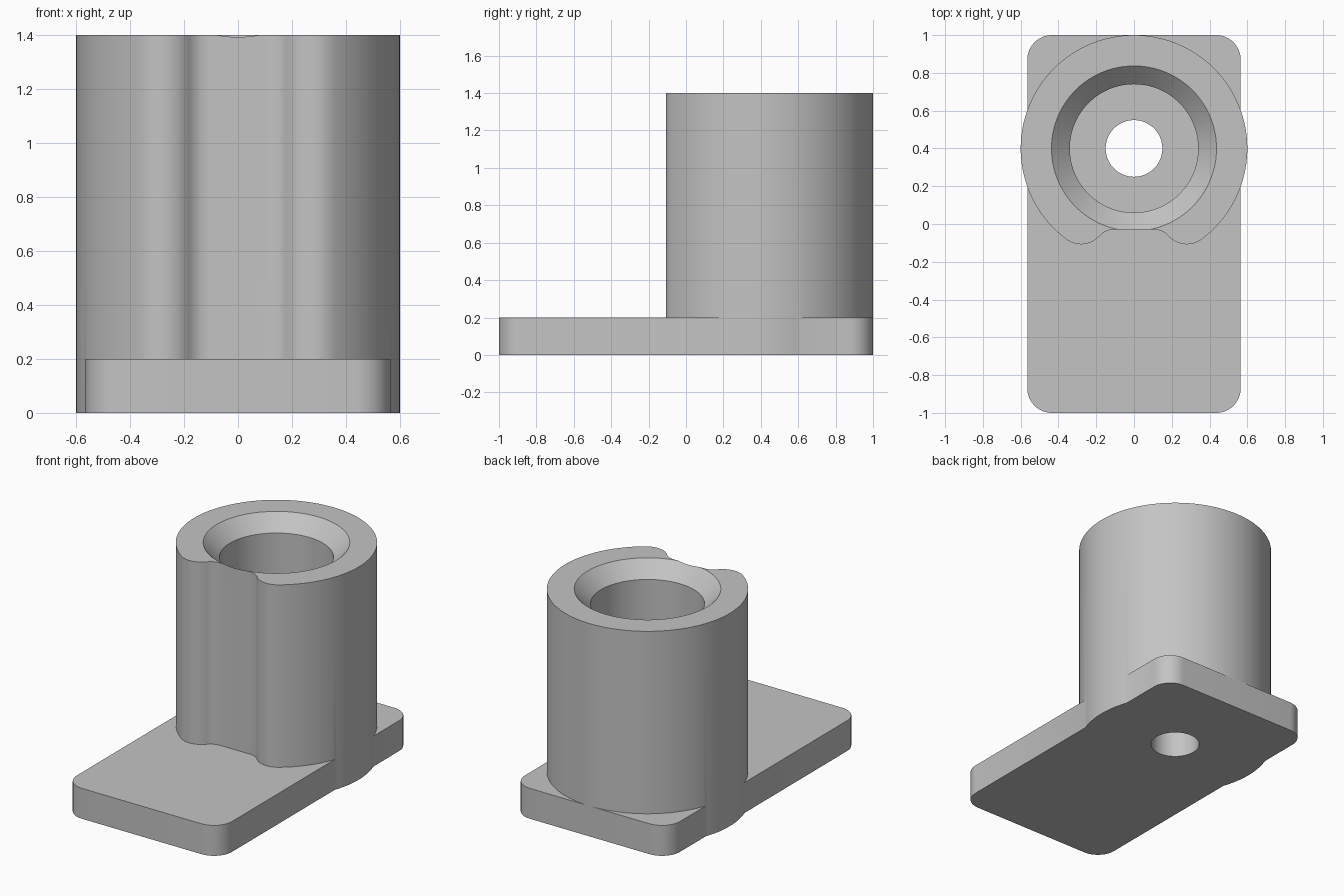
import bpy
import bmesh
from math import sin, cos, pi, radians, atan2, sqrt

if "Cube" in bpy.data.objects:
    bpy.data.objects.remove(bpy.data.objects["Cube"], do_unlink=True)

PLATE_W, PLATE_L, PLATE_H, CORNER = 0.565, 1.0, 0.2, 0.13   # half sizes, height
AXIS_Y, TOWER_R, TOWER_H = 0.4, 0.6, 1.4
BORE_R, CHAMFER_R, HOLE_R = 0.34, 0.437, 0.15

grey = bpy.data.materials.new("plain grey")
grey.use_nodes = True
colour = (0.55, 0.55, 0.55, 1)
grey.diffuse_color = colour
grey.node_tree.nodes["Principled BSDF"].inputs["Base Color"].default_value = colour


def arc(cx, cy, r, start, end, steps):
    angles = [start + (end - start) * i / steps for i in range(steps + 1)]
    return [(cx + r * cos(a), cy + r * sin(a)) for a in angles]


def make_object(name, bm):
    bmesh.ops.recalc_face_normals(bm, faces=bm.faces)
    mesh = bpy.data.meshes.new(name)
    bm.to_mesh(mesh)
    bm.free()
    mesh.materials.append(grey)
    obj = bpy.data.objects.new(name, mesh)
    bpy.context.collection.objects.link(obj)
    return obj


def prism(name, outline, height):
    bm = bmesh.new()
    base = bm.faces.new([bm.verts.new((x, y, 0)) for x, y in outline])
    top = bmesh.ops.extrude_face_region(bm, geom=[base], use_keep_orig=True)["geom"]
    verts = [v for v in top if isinstance(v, bmesh.types.BMVert)]
    bmesh.ops.translate(bm, vec=(0, 0, height), verts=verts)
    return make_object(name, bm)


def lathe(name, profile, cy, steps=96):
    bm = bmesh.new()
    rings = [[bm.verts.new((x, y, z)) for x, y in arc(0, cy, r, 0, 2 * pi, steps)[:-1]]
             for r, z in profile]
    for low, high in zip(rings, rings[1:]):
        for i in range(steps):
            j = (i + 1) % steps
            bm.faces.new((low[i], low[j], high[j], high[i]))
    bm.faces.new(rings[0])
    bm.faces.new(rings[-1])
    return make_object(name, bm)


def boolean(target, tool, operation):
    mod = target.modifiers.new(operation, 'BOOLEAN')
    mod.object, mod.operation, mod.solver = tool, operation, 'EXACT'
    bpy.context.view_layer.objects.active = target
    bpy.ops.object.modifier_apply(modifier=mod.name)
    bpy.data.objects.remove(tool, do_unlink=True)


# Base plate with rounded corners
plate_outline = []
for quarter, (sx, sy) in enumerate([(1, 1), (-1, 1), (-1, -1), (1, -1)]):
    plate_outline += arc(sx * (PLATE_W - CORNER), sy * (PLATE_L - CORNER), CORNER,
                         quarter * pi / 2, (quarter + 1) * pi / 2, 12)
plate = prism("base_plate", plate_outline, PLATE_H)

# Tower: round body, two rounded lobes and a shallow flat recess at the front
lobe_r, dip_r, lobe_x, recess_y = 0.13, 0.1, 0.28, -0.03
lobe_y = AXIS_Y - sqrt((TOWER_R - lobe_r) ** 2 - lobe_x ** 2)
dip_y = recess_y - dip_r
dip_x = lobe_x - sqrt((lobe_r + dip_r) ** 2 - (lobe_y - dip_y) ** 2)
join = atan2(lobe_y - AXIS_Y, lobe_x)
bend = atan2(lobe_y - dip_y, lobe_x - dip_x)
half = arc(dip_x, dip_y, dip_r, pi / 2, bend, 8)
half += arc(lobe_x, lobe_y, lobe_r, bend - pi, join, 16)[1:]
half += arc(0, AXIS_Y, TOWER_R, join, pi / 2, 56)[1:]
tower = prism("tower", half + [(-x, y) for x, y in half[-2::-1]], TOWER_H)

# Stepped bore: through hole, wide bore and chamfered mouth
chamfer = CHAMFER_R - BORE_R
bore = lathe("bore_cutter", [
    (HOLE_R, -0.1), (HOLE_R, PLATE_H), (BORE_R, PLATE_H),
    (BORE_R, TOWER_H - chamfer), (CHAMFER_R, TOWER_H), (CHAMFER_R, TOWER_H + 0.1)], AXIS_Y)
bore.hide_render = True

# Join into one solid, then cut
boolean(plate, tower, 'UNION')
boolean(plate, bore, 'DIFFERENCE')
plate.name = "socket_on_base_plate"

bpy.ops.object.select_all(action='DESELECT')
plate.select_set(True)
bpy.context.view_layer.objects.active = plate
bpy.ops.object.shade_smooth_by_angle(angle=radians(30))
